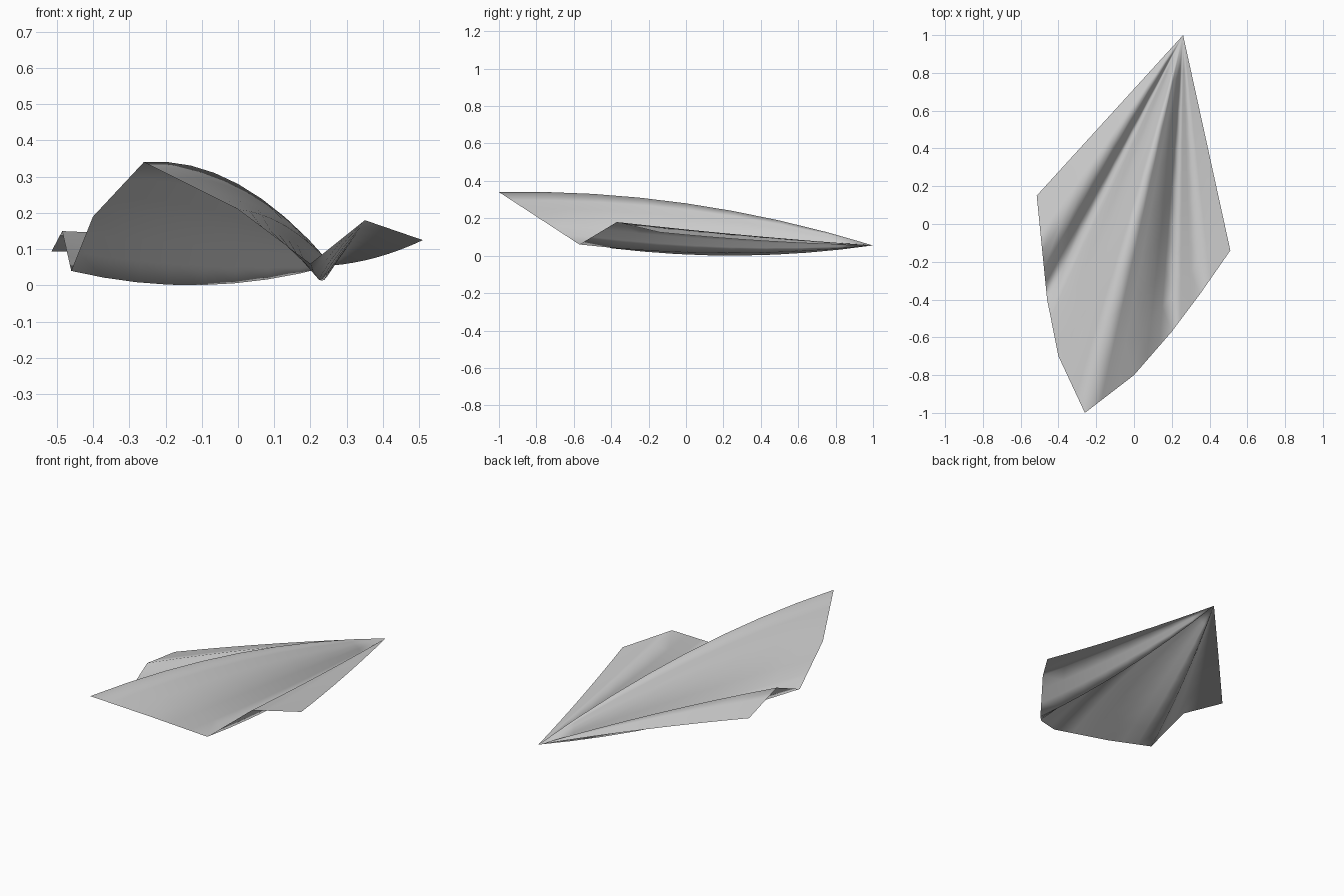
import bpy, bmesh
from mathutils import Vector

if "Cube" in bpy.data.objects:
    bpy.data.objects.remove(bpy.data.objects["Cube"])

TIP = Vector((0.26, 1.0, 0.055))
STEPS = 8      # divisions from rim to tip
SPLIT = 3      # divisions between neighbouring folds

# Each fold: its rim point and its height halfway to the tip
folds = [
    ((0.51, -0.14, 0.125), 0.078),   # right outer edge
    ((0.35, -0.37, 0.18), 0.11),     # right ridge
    ((0.20, -0.57, 0.06), 0.013),    # right valley
    ((0.00, -0.80, 0.21), 0.165),    # crown right flank
    ((-0.26, -1.00, 0.34), 0.28),    # crown ridge
    ((-0.40, -0.70, 0.19), 0.16),    # crown left flank
    ((-0.46, -0.40, 0.04), 0.001),   # left valley
    ((-0.485, -0.15, 0.15), 0.12),   # left ridge
    ((-0.515, 0.15, 0.093), 0.085),  # left outer edge
]

def fold_point(rim, mid_z, t):
    """Point on a curved fold line: rim at t=0, tip at t=1."""
    p = Vector(rim).lerp(TIP, t)
    p.z = 2*(t-.5)*(t-1)*rim[2] + 4*t*(1-t)*mid_z + 2*t*(t-.5)*TIP.z
    return p

# Folded sheet, fanning out from the tip
bm = bmesh.new()
columns = []
for i, (rim, mid) in enumerate(folds):
    last = i == len(folds) - 1
    for k in range(1 if last else SPLIT):
        rim_b, mid_b = folds[i if last else i + 1]
        column = []
        for j in range(STEPS):
            t = j / STEPS
            a, b = fold_point(rim, mid, t), fold_point(rim_b, mid_b, t)
            column.append(bm.verts.new(a.lerp(b, k / SPLIT)))
        columns.append(column)
tip = bm.verts.new(TIP)
for a, b in zip(columns, columns[1:]):
    for j in range(STEPS - 1):
        bm.faces.new((a[j], a[j+1], b[j+1], b[j]))
    bm.faces.new((a[-1], tip, b[-1]))
bm.normal_update()
if sum(f.normal.z for f in bm.faces) < 0:
    bmesh.ops.reverse_faces(bm, faces=bm.faces[:])
for f in bm.faces:
    f.smooth = True

mesh = bpy.data.meshes.new("folded_sheet")
bm.to_mesh(mesh)
bm.free()
sheet = bpy.data.objects.new("folded_sheet", mesh)
bpy.context.collection.objects.link(sheet)

grey = bpy.data.materials.new("light_grey")
grey.diffuse_color = (0.6, 0.6, 0.6, 1)
grey.use_nodes = True
grey.node_tree.nodes["Principled BSDF"].inputs["Base Color"].default_value = grey.diffuse_color
mesh.materials.append(grey)
